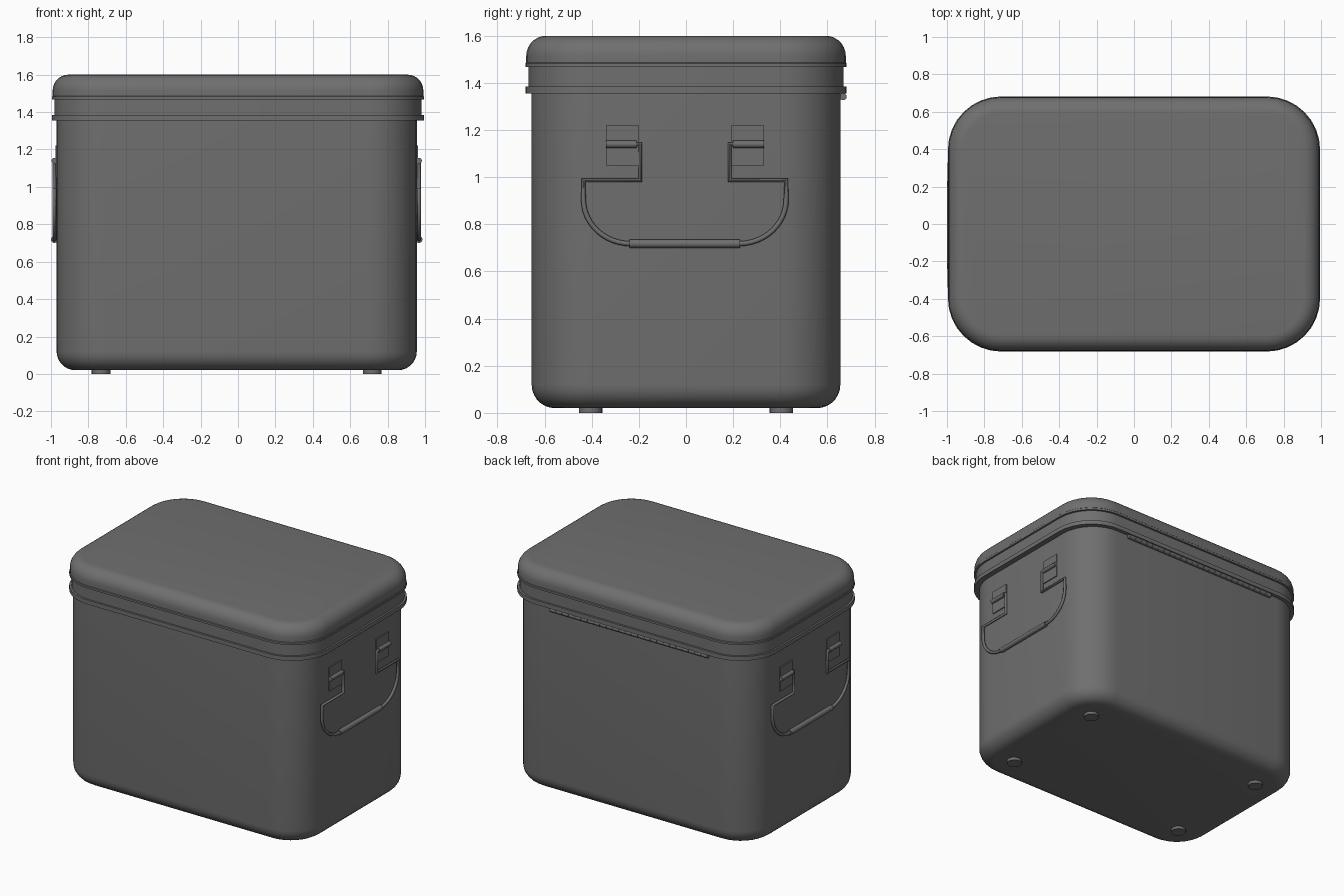
import bpy, bmesh, math
from mathutils import Matrix, Vector

cube = bpy.data.objects.get("Cube")
if cube:
    bpy.data.objects.remove(cube, do_unlink=True)

GREY = (0.16, 0.16, 0.16, 1)
mat = bpy.data.materials.new("dark grey")
mat.use_nodes = True
mat.diffuse_color = GREY
bsdf = next(n for n in mat.node_tree.nodes if n.type == 'BSDF_PRINCIPLED')
bsdf.inputs["Base Color"].default_value = GREY

CX = -0.007   # the tub sits a hair off the lid centre
HX, HY = 0.963, 0.655


def finish(obj, angle=35):
    obj.data.materials.clear()
    obj.data.materials.append(mat)
    bpy.ops.object.select_all(action='DESELECT')
    obj.select_set(True)
    bpy.context.view_layer.objects.active = obj
    bpy.ops.object.shade_smooth_by_angle(angle=math.radians(angle))
    return obj


def add_mesh(name, bm):
    bmesh.ops.recalc_face_normals(bm, faces=bm.faces)
    mesh = bpy.data.meshes.new(name)
    bm.to_mesh(mesh)
    bm.free()
    obj = bpy.data.objects.new(name, mesh)
    bpy.context.collection.objects.link(obj)
    return finish(obj)


def rounded_rect(hx, hy, r, steps=8):
    pts = []
    for q, (sx, sy) in enumerate([(1, 1), (-1, 1), (-1, -1), (1, -1)]):
        for i in range(steps + 1):
            a = math.pi / 2 * (q + i / steps)
            pts.append((sx * (hx - r) + r * math.cos(a), sy * (hy - r) + r * math.sin(a)))
    return pts


def shell(name, hx, hy, r, profile, cx=0.0):
    """Rounded box from stacked rings; profile holds (inset, z) pairs."""
    bm = bmesh.new()
    rings = []
    for inset, z in profile:
        ring = rounded_rect(hx - inset, hy - inset, r - inset)
        rings.append([bm.verts.new((x + cx, y, z)) for x, y in ring])
    n = len(rings[0])
    for low, high in zip(rings, rings[1:]):
        for i in range(n):
            j = (i + 1) % n
            bm.faces.new((low[i], low[j], high[j], high[i]))
    bm.faces.new(rings[0][::-1])
    bm.faces.new(rings[-1])
    return add_mesh(name, bm)


def arc(radius, z, sign, steps=7):
    """Quarter-round edge, from the wall (inset 0) to the flat face."""
    out = []
    for i in range(steps + 1):
        a = math.pi / 2 * i / steps
        out.append((radius * (1 - math.cos(a)), z + sign * radius * math.sin(a)))
    return out


def cylinder(name, centre, radius, length, axis='Z', sides=20):
    bm = bmesh.new()
    bmesh.ops.create_cone(bm, cap_ends=True, segments=sides,
                          radius1=radius, radius2=radius, depth=length)
    turn = {'X': Matrix.Rotation(math.pi / 2, 4, 'Y'),
            'Y': Matrix.Rotation(math.pi / 2, 4, 'X'), 'Z': Matrix()}[axis]
    bm.transform(Matrix.Translation(centre) @ turn)
    return add_mesh(name, bm)


def box(name, centre, size):
    bm = bmesh.new()
    bmesh.ops.create_cube(bm, size=1)
    bm.transform(Matrix.Translation(centre) @ Matrix.Diagonal((*size, 1)))
    return add_mesh(name, bm)


def wire(name, points, radius):
    curve = bpy.data.curves.new(name, 'CURVE')
    curve.dimensions = '3D'
    curve.bevel_depth = radius
    curve.bevel_resolution = 2
    curve.use_fill_caps = True
    spline = curve.splines.new('POLY')
    spline.points.add(len(points) - 1)
    for p, co in zip(spline.points, points):
        p.co = (*co, 1)
    obj = bpy.data.objects.new(name, curve)
    bpy.context.collection.objects.link(obj)
    bpy.ops.object.select_all(action='DESELECT')
    obj.select_set(True)
    bpy.context.view_layer.objects.active = obj
    bpy.ops.object.convert(target='MESH')
    return finish(bpy.context.object, 50)


# Tub with rounded floor edge
shell("tub", HX, HY, 0.26, arc(0.1, 0.12, -1)[::-1] + [(0, 1.37)], CX)

# Rim flange, recessed neck and lid
shell("rim_flange", 0.995, 0.682, 0.285, [(0, 1.355), (0, 1.385)])
shell("lid_neck", 0.982, 0.668, 0.275, [(0, 1.38), (0, 1.475)])
shell("lid", 0.995, 0.682, 0.285,
      [(0, 1.468), (0, 1.482), (0.004, 1.486)]
      + [(d + 0.004, z) for d, z in arc(0.085, 1.515, 1)])

# Feet
for sx in (-1, 1):
    for sy in (-1, 1):
        cylinder("foot", (CX + sx * 0.725, sy * 0.405, 0.0125), 0.05, 0.025)

# Long hinge under the back of the rim
cylinder("hinge_pin", (-0.02, 0.667, 1.342), 0.011, 1.25, 'X', 10)
KNUCKLES = 25
pitch = 1.25 / KNUCKLES
for i in range(KNUCKLES):
    x = -0.645 + pitch * (i + 0.5)
    cylinder("hinge_knuckle", (x, 0.667, 1.342), 0.015, pitch * 0.94, 'X', 12)
box("hinge_leaf", (-0.02, 0.658, 1.342), (1.25, 0.008, 0.024))

# Folding handles on both ends
half = [(0.33, 1.14), (0.19, 1.14), (0.19, 0.987), (0.43, 0.987)]
for i in range(13):
    a = math.pi / 2 * i / 12
    half.append((0.23 + 0.2 * math.cos(a), 0.905 - 0.187 * math.sin(a)))
path = half + [(-y, z) for y, z in reversed(half)]
for side in (-1, 1):
    x = CX + side * (HX + 0.012)
    wire("handle_wire", [(x, y - 0.005, z) for y, z in path], 0.0105)
    cylinder("handle_grip", (x, -0.005, 0.718), 0.018, 0.47, 'Y')
    for sy in (-1, 1):
        y = sy * 0.265 - 0.005
        box("handle_plate", (CX + side * (HX + 0.002), y, 1.135), (0.01, 0.14, 0.17))
        cylinder("pivot_sleeve", (x, y + sy * 0.005, 1.14), 0.015, 0.13, 'Y')
